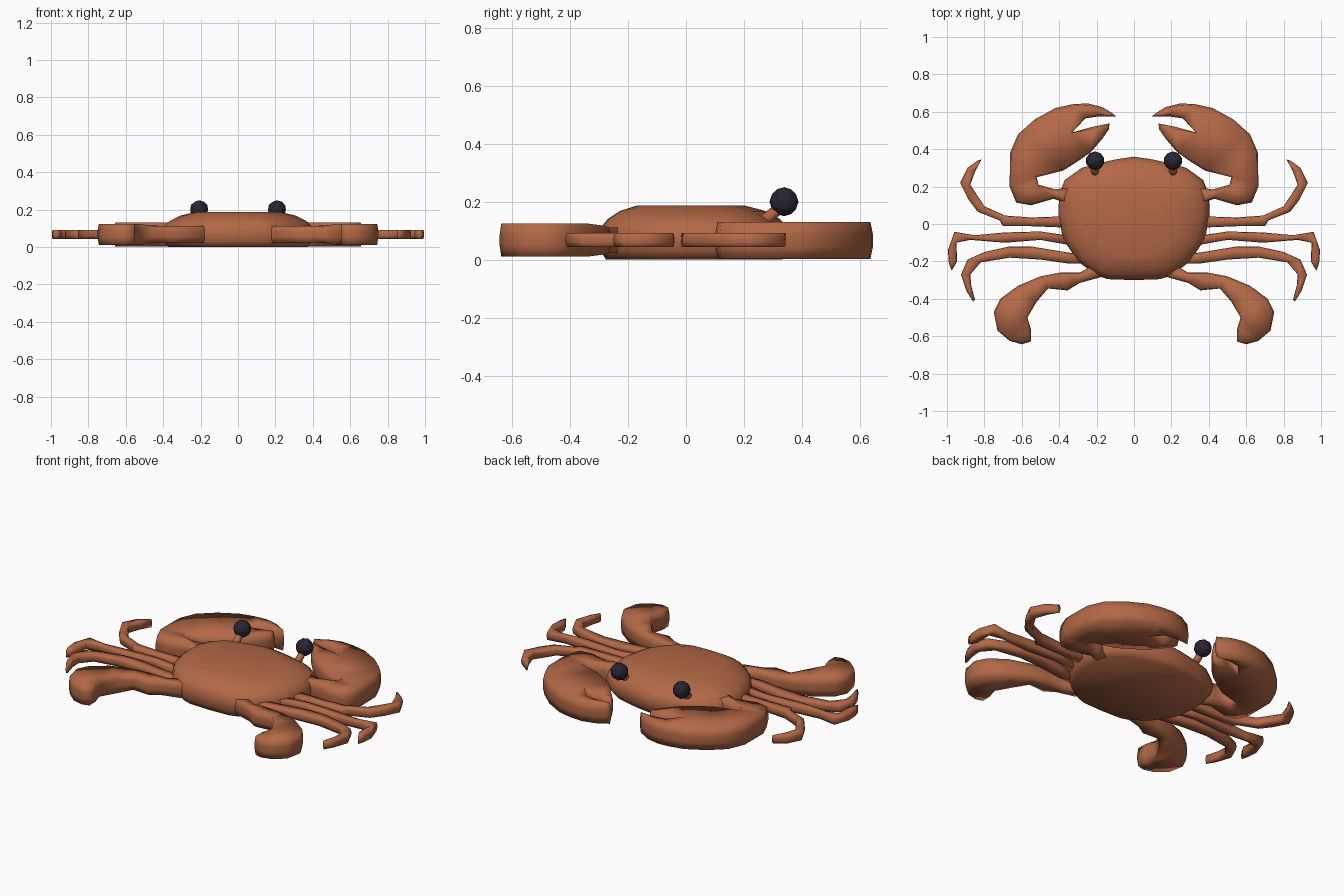
import bpy, bmesh, math
from mathutils import Vector

if "Cube" in bpy.data.objects:
    bpy.data.objects.remove(bpy.data.objects["Cube"])


def material(name, rgb):
    m = bpy.data.materials.new(name)
    m.diffuse_color = (*rgb, 1)
    m.use_nodes = True
    m.node_tree.nodes["Principled BSDF"].inputs["Base Color"].default_value = m.diffuse_color
    return m


SHELL = material("terracotta shell", (0.45, 0.14, 0.062))
DARK = material("dark eye", (0.024, 0.018, 0.034))


def finish(bm, name, mat, smooth=True):
    bmesh.ops.recalc_face_normals(bm, faces=bm.faces)
    for f in bm.faces:
        f.smooth = smooth
    me = bpy.data.meshes.new(name)
    bm.to_mesh(me)
    bm.free()
    me.materials.append(mat)
    ob = bpy.data.objects.new(name, me)
    bpy.context.collection.objects.link(ob)
    return ob


def loft(rings, name):
    """Skin equal-length rings of points and cap both ends."""
    bm = bmesh.new()
    loops = [[bm.verts.new(p) for p in r] for r in rings]
    n = len(loops[0])
    for a, b in zip(loops, loops[1:]):
        for i in range(n):
            j = (i + 1) % n
            bm.faces.new((a[i], a[j], b[j], b[i]))
    caps = [bm.faces.new(loops[0]), bm.faces.new(loops[-1])]
    bmesh.ops.recalc_face_normals(bm, faces=bm.faces)
    bmesh.ops.triangulate(bm, faces=caps)
    return finish(bm, name, SHELL)


def inset(pts, d):
    """Move every outline point inwards by d."""
    vs = [Vector(p) for p in pts]
    n = len(vs)
    area = sum(vs[i].x * vs[(i + 1) % n].y - vs[(i + 1) % n].x * vs[i].y for i in range(n))
    s = 1 if area > 0 else -1
    out = []
    for i in range(n):
        t = (vs[i] - vs[i - 1]).normalized() + (vs[(i + 1) % n] - vs[i]).normalized()
        t = t.normalized() if t.length > 1e-4 else Vector((0, 0))
        out.append(vs[i] + Vector((-t.y, t.x)) * s * d)
    return out


def plate(name, pts, z0, z1, d):
    """Flat limb with slightly rounded rim, on both sides of the body."""
    inner = inset(pts, d)
    h = z1 - z0
    for side, sx in (("right", 1), ("left", -1)):
        rings = []
        for src, z in ((inner, z0), (pts, z0 + 0.35 * h), (pts, z0 + 0.65 * h), (inner, z1)):
            rings.append([(sx * p[0], p[1], z) for p in src])
        loft(rings, f"{side}_{name}")


# Domed body from one half outline
half = [(0, .36), (.1, .345), (.19, .325), (.28, .30), (.37, .235), (.40, .16), (.405, .05),
        (.38, -.08), (.30, -.20), (.20, -.275), (.14, -.295), (0, -.30)]
outline = half + [(-x, y) for x, y in half[-2:0:-1]]
loft([[(x * s, y * s, z) for x, y in outline] for z, s in
      ((0, .92), (.03, .98), (.075, 1), (.115, .97), (.14, .9), (.168, .76), (.187, .56))], "body")

# Claws with arm, palm and two fingers
plate("claw", [(.33, .10), (.43, .135), (.55, .10), (.63, .115), (.665, .20), (.663, .38),
               (.62, .48), (.53, .56), (.42, .62), (.33, .64), (.25, .645), (.17, .625),
               (.12, .595), (.095, .575), (.19, .575), (.26, .565), (.33, .49), (.22, .52),
               (.13, .538), (.135, .505), (.17, .455), (.23, .385), (.30, .335), (.38, .285),
               (.52, .25), (.51, .21), (.42, .185), (.33, .20)], 0.003, .13, .009)

# Walking legs
plate("front_leg", [(.34, .015), (.40, .04), (.55, .035), (.69, .045), (.80, .095), (.875, .21), (.85, .28),
                    (.815, .345), (.835, .34), (.89, .30), (.93, .22), (.885, .13), (.835, .065),
                    (.72, .02), (.70, -.012), (.55, -.012), (.34, -.02)], .043, .092, .004)
plate("middle_leg", [(.33, -.065), (.50, -.04), (.69, -.045), (.85, -.06), (.96, -.042), (.995, -.14),
                     (.99, -.21), (.975, -.25), (.945, -.20), (.95, -.10), (.875, -.085),
                     (.69, -.10), (.50, -.085), (.33, -.115)], .043, .092, .004)
plate("rear_leg", [(.27, -.165), (.40, -.145), (.55, -.12), (.665, -.12), (.80, -.15), (.89, -.19),
                   (.925, -.27), (.895, -.36), (.86, -.415), (.85, -.405), (.87, -.33), (.875, -.27),
                   (.82, -.205), (.665, -.18), (.50, -.19), (.36, -.21), (.27, -.21)], .043, .092, .004)

# Swimming paddles
plate("paddle", [(.16, -.20), (.22, -.22), (.29, -.26), (.395, -.26), (.50, -.28), (.62, -.33),
                 (.715, -.40), (.75, -.47), (.73, -.57), (.665, -.625), (.60, -.643), (.55, -.628),
                 (.55, -.565), (.57, -.50), (.52, -.415), (.46, -.345), (.355, -.355),
                 (.29, -.315), (.18, -.285)], .011, .124, .006)

# Slim the inner arm of the paddles
for side in ("right", "left"):
    for v in bpy.data.objects[side + "_paddle"].data.vertices:
        k = 1 - 0.22 * min(1, max(0, (.55 - abs(v.co.x)) / .1)) * (v.co.y > -.4)
        v.co.z = .0675 + (v.co.z - .0675) * k

# Eyes on leaning stalks
for side, sx in (("right", 1), ("left", -1)):
    a, b = Vector((sx * .208, .25, .115)), Vector((sx * .208, .335, .19))
    bm = bmesh.new()
    bmesh.ops.create_cone(bm, cap_ends=True, segments=8, radius1=.022, radius2=.019, depth=(b - a).length)
    rot = (b - a).to_track_quat('Z', 'Y').to_matrix()
    for v in bm.verts:
        v.co = rot @ v.co + (a + b) / 2
    finish(bm, side + "_eye_stalk", SHELL)
    bm = bmesh.new()
    bmesh.ops.create_icosphere(bm, subdivisions=2, radius=.05)
    for v in bm.verts:
        v.co += Vector((sx * .208, .338, .2))
    finish(bm, side + "_eye", DARK, smooth=False)
